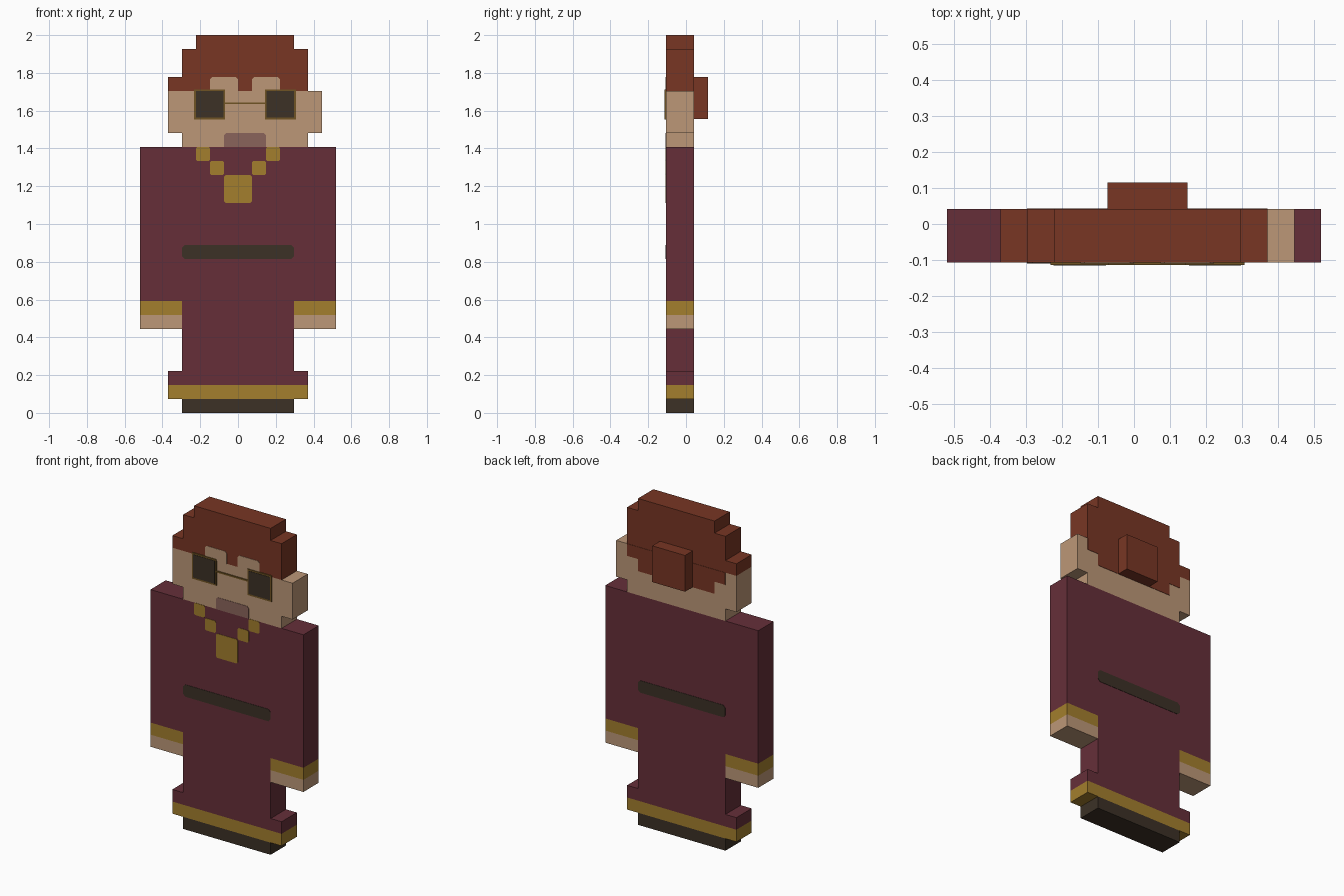
import bpy
import bmesh

if "Cube" in bpy.data.objects:
    bpy.data.objects.remove(bpy.data.objects["Cube"], do_unlink=True)

U = 2 / 27                      # one block of the figure
FRONT = -0.107
BACK = FRONT + 2 * U
THIN = 0.002


def linear(c):
    c /= 255
    return c / 12.92 if c <= 0.04045 else ((c + 0.055) / 1.055) ** 2.4


def material(name, *rgb):
    m = bpy.data.materials.new(name)
    col = [linear(c) for c in rgb] + [1]
    m.diffuse_color = col
    m.use_nodes = True
    node = next(n for n in m.node_tree.nodes if n.type == 'BSDF_PRINCIPLED')
    node.inputs["Base Color"].default_value = col
    node.inputs["Roughness"].default_value = 0.9
    return m


ROBE = material("robe maroon", 102, 47, 57)
SKIN = material("skin tan", 188, 151, 119)
HAIR = material("hair auburn", 120, 54, 36)
GOLD = material("trim gold", 163, 126, 45)
DARK = material("dark brown", 60, 49, 38)
MOUTH = material("mouth mauve", 138, 100, 91)
FRAME = material("frame bronze", 112, 84, 36)


def slab(name, outline, mat, y0=FRONT, y1=BACK):
    """Extrude an x-z outline, given in blocks, from y0 to y1."""
    bm = bmesh.new()
    face = bm.faces.new([bm.verts.new((x * U, y0, z * U)) for x, z in outline])
    ext = bmesh.ops.extrude_face_region(bm, geom=[face])
    moved = [v for v in ext["geom"] if isinstance(v, bmesh.types.BMVert)]
    bmesh.ops.translate(bm, verts=moved, vec=(0, y1 - y0, 0))
    bmesh.ops.recalc_face_normals(bm, faces=bm.faces)
    mesh = bpy.data.meshes.new(name)
    bm.to_mesh(mesh)
    bm.free()
    mesh.materials.append(mat)
    obj = bpy.data.objects.new(name, mesh)
    bpy.context.collection.objects.link(obj)
    return obj


def rect(x0, x1, z0, z1, c=0):
    """Rectangle outline with optional clipped corners."""
    if not c:
        return [(x0, z0), (x1, z0), (x1, z1), (x0, z1)]
    return [(x0 + c, z0), (x1 - c, z0), (x1, z0 + c), (x1, z1 - c),
            (x1 - c, z1), (x0 + c, z1), (x0, z1 - c), (x0, z0 + c)]


def steps(rows):
    """Stepped outline from (left, right, bottom, top) rows, bottom first."""
    right = [p for l, r, b, t in rows for p in ((r, b), (r, t))]
    left = [p for l, r, b, t in reversed(rows) for p in ((l, t), (l, b))]
    out = []
    for p in right + left:
        if p not in out:
            out.append(p)
    return out


def front_plate(name, outline, mat, depth=THIN):
    return slab(name, outline, mat, FRONT - depth, FRONT)


# Feet, hem and robe
slab("shoes", rect(-4, 4, 0, 1), DARK)
slab("robe_hem", rect(-5, 5, 1, 2), GOLD)
slab("robe", steps([(-5, 5, 2, 3), (-4, 4, 3, 8), (-7, 7, 8, 19)]), ROBE)

# Sleeve cuffs, hands and necklace links on both sides
for side, s in (("left", 1), ("right", -1)):
    def span(a, b):
        return min(s * a, s * b), max(s * a, s * b)
    slab(side + "_hand", rect(*span(4, 7), 6, 7), SKIN)
    slab(side + "_cuff", rect(*span(4, 7), 7, 8), GOLD)
    front_plate(side + "_upper_link", rect(*span(2, 3), 18, 19, 0.1), GOLD)
    front_plate(side + "_lower_link", rect(*span(1, 2), 17, 18, 0.1), GOLD)
front_plate("pendant", rect(-1, 1, 15, 17, 0.12), GOLD)

# Belt, front and back
belt = rect(-4, 4, 11, 12, 0.2)
front_plate("belt_front", belt, DARK)
slab("belt_back", belt, DARK, BACK, BACK + THIN)

# Head with the ear, and hair
slab("head", steps([(-4, 5, 19, 20), (-5, 6, 20, 23)]), SKIN)
slab("hair", steps([(-5, 5, 23, 24), (-4, 5, 24, 26), (-3, 4, 26, 27)]), HAIR)
slab("back_hair", steps([(-3, 4, 21, 22), (-4, 5, 22, 23)]), HAIR,
     BACK, BACK + THIN)
slab("hair_bun", rect(-1, 2, 21, 24), HAIR, BACK, BACK + U)

# Face
front_plate("mouth", [(-1, 19), (2, 19), (2, 19.85), (1.85, 20),
                      (-0.85, 20), (-1, 19.85)], MOUTH)
for name, x in (("right_brow", -2), ("left_brow", 1)):
    front_plate(name, [(x, 23), (x + 2, 23), (x + 2, 23.85), (x + 1.85, 24),
                       (x + 0.15, 24), (x, 23.85)], SKIN)

# Glasses
for side, x in (("right", -2.03), ("left", 3.03)):
    front_plate(side + "_frame", rect(x - 1.1, x + 1.1, 20.97, 23.13), FRAME, 0.006)
    front_plate(side + "_lens", rect(x - 0.98, x + 0.98, 21.1, 23.0), DARK, 0.008)
front_plate("glasses_bridge", rect(-0.93, 1.93, 22.07, 22.2), FRAME, 0.006)
